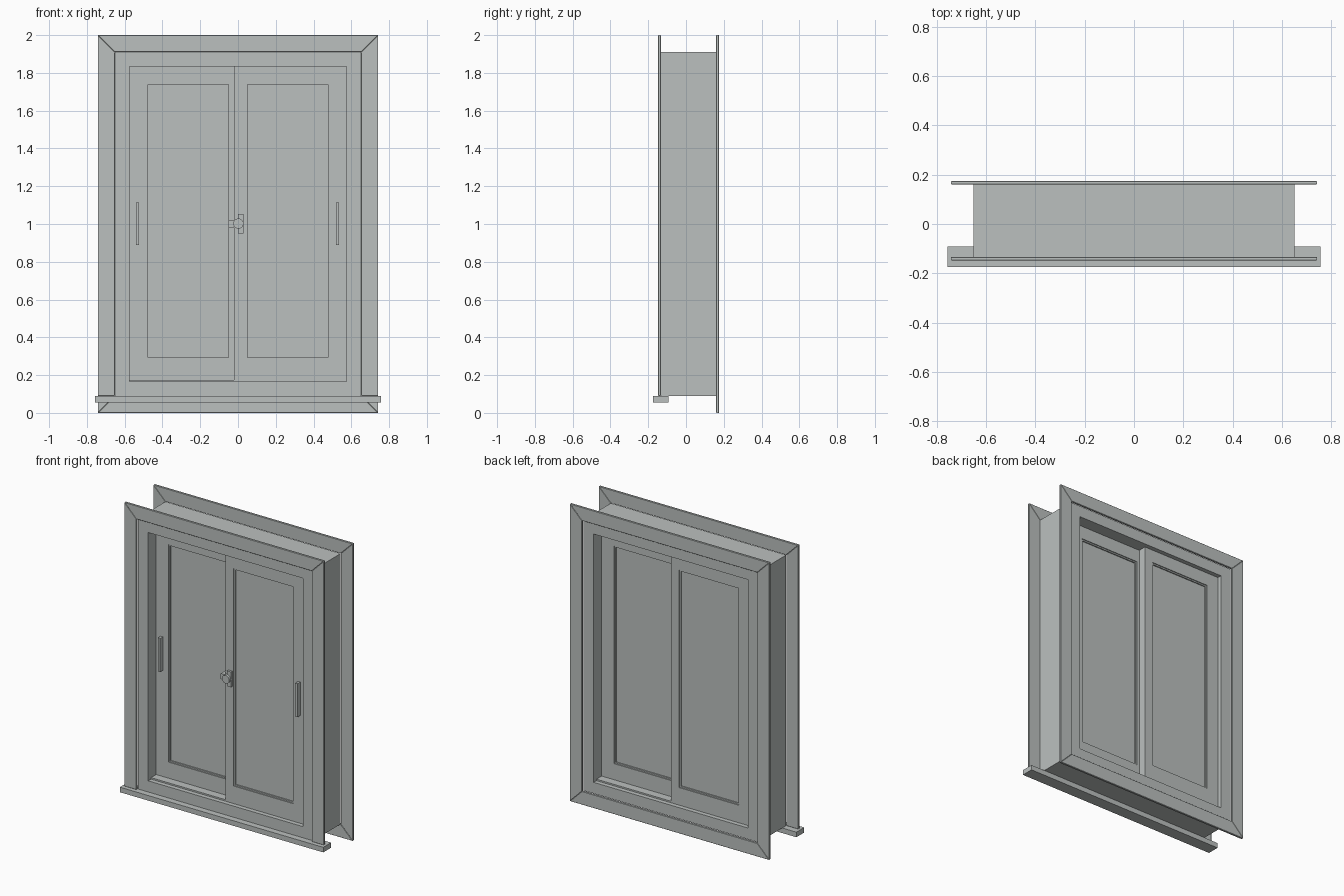
import bpy, bmesh, math
from mathutils import Matrix

if "Cube" in bpy.data.objects:
    bpy.data.objects.remove(bpy.data.objects["Cube"], do_unlink=True)

COLOR = (0.5, 0.53, 0.52, 1)
grey = bpy.data.materials.new("light_grey_paint")
grey.use_nodes = True
grey.diffuse_color = COLOR
grey.node_tree.nodes["Principled BSDF"].inputs["Base Color"].default_value = COLOR


def finish(name, bm):
    bmesh.ops.recalc_face_normals(bm, faces=bm.faces)
    mesh = bpy.data.meshes.new(name)
    bm.to_mesh(mesh)
    bm.free()
    mesh.materials.append(grey)
    obj = bpy.data.objects.new(name, mesh)
    bpy.context.collection.objects.link(obj)
    return obj


def box(name, x, y, z):
    """Box between three (low, high) ranges."""
    bm = bmesh.new()
    bmesh.ops.create_cube(bm, size=1)
    for v in bm.verts:
        v.co = [r[0] if c < 0 else r[1] for c, r in zip(v.co, (x, y, z))]
    return finish(name, bm)


def frame(name, outer, inner, y, sides=4, bevel=0):
    """Mitred frame between two (x0, x1, z0, z1) rectangles; the bottom is last."""
    def corners(r):
        return [(r[0], r[2]), (r[0], r[3]), (r[1], r[3]), (r[1], r[2])]
    o, i = corners(outer), corners(inner)
    bm = bmesh.new()
    for k in range(sides):
        n = (k + 1) % 4
        quad = (o[k], o[n], i[n], i[k])
        face = bm.faces.new([bm.verts.new((px, y[0], pz)) for px, pz in quad])
        new = bmesh.ops.extrude_face_region(bm, geom=[face])["geom"]
        bmesh.ops.translate(bm, vec=(0, y[1] - y[0], 0),
                            verts=[g for g in new if isinstance(g, bmesh.types.BMVert)])
    obj = finish(name, bm)
    if bevel:
        mod = obj.modifiers.new("soft_edges", "BEVEL")
        mod.width, mod.segments = bevel, 1
    return obj


FRONT, BACK = -0.133, 0.16
BOTTOM, TOP = 0.09, 1.91
HALF, OPENING = 0.652, 0.575
SILL, HEAD = 0.165, 1.835

# Box frame lining the wall opening
for side, s in (("left", 1), ("right", -1)):
    box(side + "_jamb", sorted((s * OPENING, s * HALF)), (FRONT, BACK), (BOTTOM, TOP))
box("head", (-OPENING, OPENING), (FRONT, BACK), (HEAD, TOP))
box("frame_sill", (-OPENING, OPENING), (FRONT, BACK), (BOTTOM, SILL))
box("sash_track", (-OPENING, OPENING), (-0.103, 0.13), (SILL, SILL + 0.01))

# Mitred casings: three-sided in front, four-sided behind
frame("front_casing", (-0.742, 0.742, BOTTOM, 2), (-HALF, HALF, BOTTOM, TOP),
      (FRONT - 0.015, FRONT), sides=3, bevel=0.002)
frame("back_casing", (-0.742, 0.742, 0, 2), (-HALF, HALF, BOTTOM, TOP),
      (BACK, BACK + 0.015), bevel=0.002)
box("outer_sill", (-0.757, 0.757), (-0.175, -0.092), (0.056, BOTTOM))


# Sliding sashes with a stepped bead and pane
def sash(name, s, y0):
    def rect(near, far, z0, z1):
        return (*sorted((s * near, s * far)), z0, z1)
    y1 = y0 + 0.055
    opening = rect(0.04, 0.485, 0.283, 1.747)
    bead = rect(0.049, 0.476, 0.292, 1.738)
    frame(name + "_frame", rect(-0.02, OPENING, SILL + 0.01, HEAD), opening, (y0, y1))
    frame(name + "_bead", opening, bead, (y0 + 0.006, y1 - 0.006))
    box(name + "_pane", bead[:2], (y0 + 0.014, y1 - 0.014), bead[2:])


sash("front_left_sash", 1, -0.103)
sash("front_right_sash", -1, -0.048)
sash("back_left_sash", 1, 0.02)
sash("back_right_sash", -1, 0.075)

# Pull handles
box("left_handle", (0.519, 0.536), (-0.133, -0.103), (0.89, 1.115))
box("right_handle", (-0.541, -0.524), (-0.078, -0.048), (0.89, 1.115))

# Latch at the meeting stiles
box("latch_plate", (0, 0.03), (-0.118, -0.103), (0.95, 1.053))
box("latch_keeper", (-0.05, -0.021), (-0.112, -0.048), (0.982, 1.02))
bm = bmesh.new()
bmesh.ops.create_cone(bm, cap_ends=True, segments=24, radius1=0.027, radius2=0.027, depth=0.03,
                      matrix=Matrix.Translation((0.002, -0.12, 1.002))
                      @ Matrix.Rotation(math.pi / 2, 4, "X"))
knob = finish("latch_knob", bm)
bpy.context.view_layer.objects.active = knob
knob.select_set(True)
bpy.ops.object.shade_smooth_by_angle()
